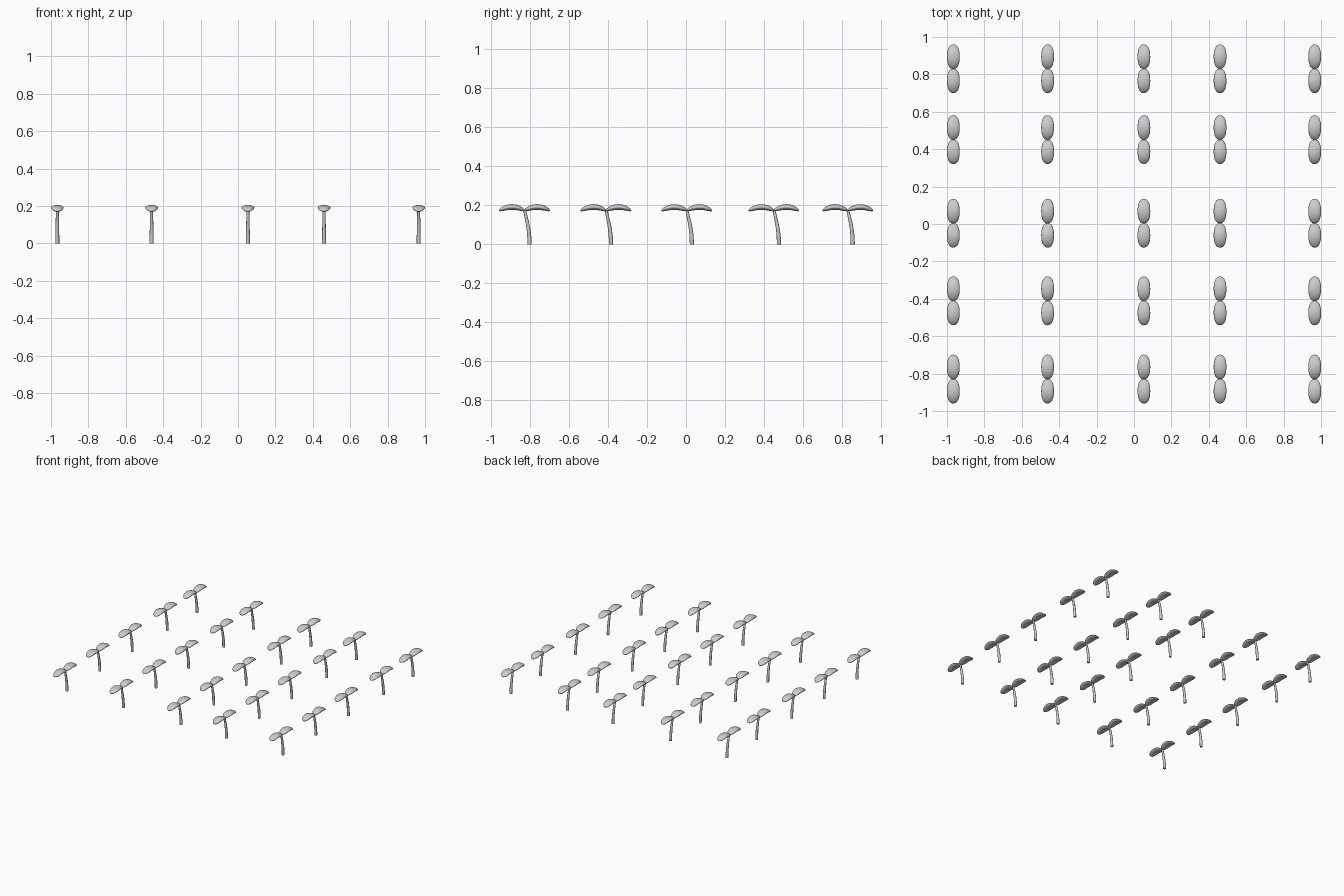
import bpy, bmesh, math
from mathutils import Vector, Matrix

if "Cube" in bpy.data.objects:
    bpy.data.objects.remove(bpy.data.objects["Cube"])

COLS = [-0.966, -0.462, 0.053, 0.46, 0.966]
ROWS = [-0.829, -0.411, 0.004, 0.451, 0.83]


def to_mesh(bm, name):
    bmesh.ops.recalc_face_normals(bm, faces=bm.faces)
    for f in bm.faces:
        f.smooth = len(f.verts) <= 4
    me = bpy.data.meshes.new(name)
    bm.to_mesh(me)
    bm.free()
    return me


# Stem: tapered tube leaning back along y, flat at the base
def stem_mesh(sides=16):
    path = [(0.026, 0.0, 0.0105), (0.025, 0.035, 0.0105), (0.021, 0.075, 0.0098),
            (0.014, 0.115, 0.009), (0.006, 0.15, 0.008), (0.0, 0.179, 0.0075)]
    bm = bmesh.new()
    rings = []
    for y, z, r in path:
        rings.append([bm.verts.new((r * math.cos(a), y + r * math.sin(a), z))
                      for a in (2 * math.pi * i / sides for i in range(sides))])
    for lo, hi in zip(rings, rings[1:]):
        for i in range(sides):
            j = (i + 1) % sides
            bm.faces.new((lo[i], lo[j], hi[j], hi[i]))
    bm.faces.new(rings[0])
    bm.faces.new(rings[-1])
    return to_mesh(bm, "stem")


# Leaf pair: flattened, full-ended ellipsoids bent downwards at both ends
def leaf_mesh():
    bm = bmesh.new()
    for side in (-1, 1):
        new = bmesh.ops.create_uvsphere(bm, u_segments=28, v_segments=18, radius=1,
                                        matrix=Matrix.Rotation(math.pi / 2, 4, 'X'))
        for v in new["verts"]:
            x, y, z = v.co
            fuller = 1 + 0.18 * y * y
            v.co = Vector((0.034 * x * fuller, side * 0.0645 + 0.066 * y,
                           0.191 + 0.0145 * z * fuller - 0.018 * y * y))
    return to_mesh(bm, "leaf_pair")


stem, leaves = stem_mesh(), leaf_mesh()

# Planting grid
for x in COLS:
    for y in ROWS:
        for part, me in (("seedling_stem", stem), ("seedling_leaves", leaves)):
            ob = bpy.data.objects.new(part, me)
            ob.location = (x, y, 0)
            bpy.context.collection.objects.link(ob)
